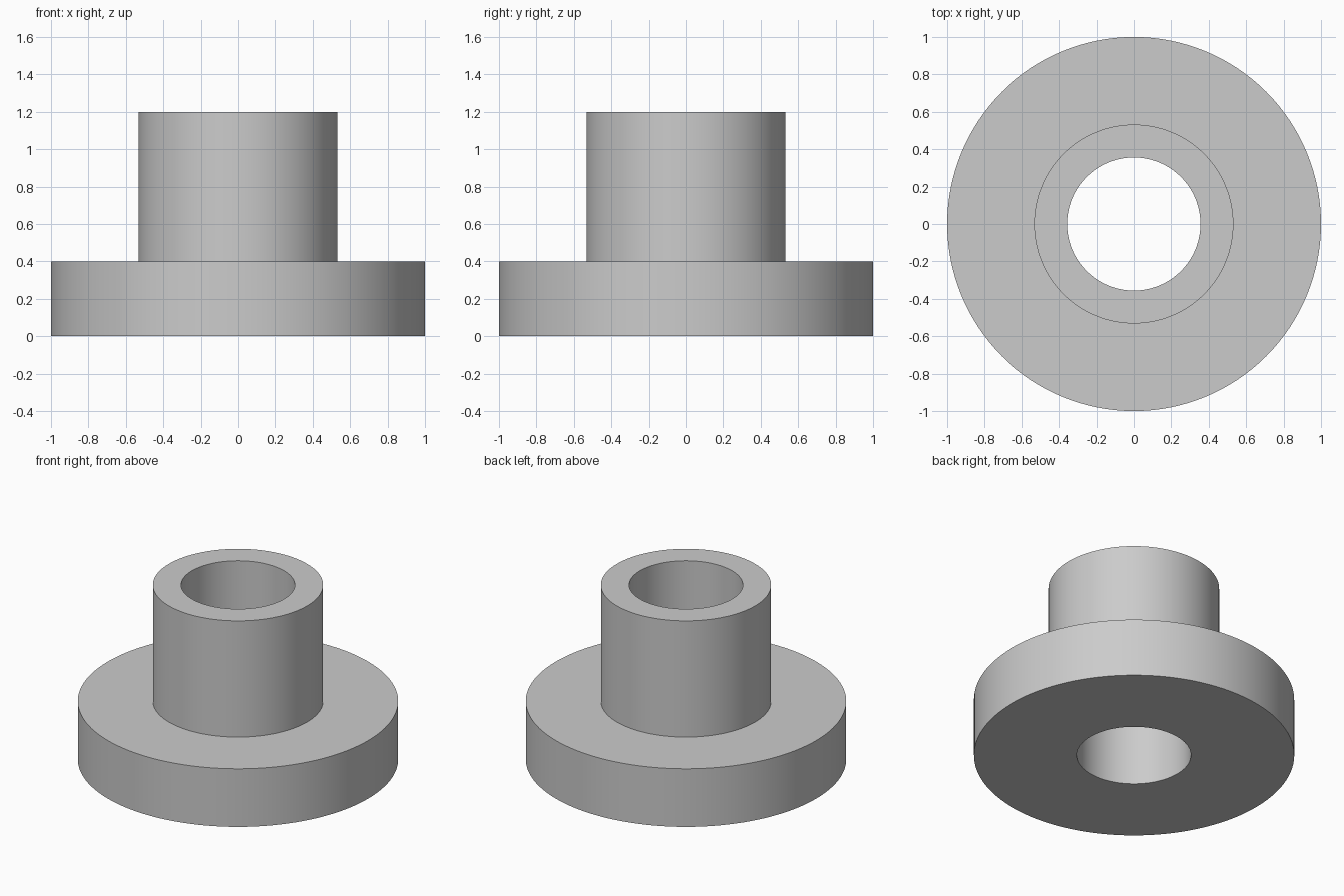
import bpy, bmesh, math

cube = bpy.data.objects.get("Cube")
if cube:
    bpy.data.objects.remove(cube, do_unlink=True)

SEGMENTS = 128
FLANGE_R, HUB_R, BORE_R = 1.0, 0.532, 0.356
FLANGE_H, TOTAL_H = 0.4, 1.2

# Plain grey material
grey = bpy.data.materials.new("light grey")
grey.use_nodes = True
colour = (0.6, 0.6, 0.6, 1)
grey.diffuse_color = colour
grey.node_tree.nodes["Principled BSDF"].inputs["Base Color"].default_value = colour

# Half section of the bushing: bore, flange, hub
profile = [(BORE_R, 0), (FLANGE_R, 0), (FLANGE_R, FLANGE_H),
           (HUB_R, FLANGE_H), (HUB_R, TOTAL_H), (BORE_R, TOTAL_H)]

# Revolve the closed section around z
bm = bmesh.new()
verts = [bm.verts.new((r, 0, z)) for r, z in profile]
edges = [bm.edges.new((v, verts[(i + 1) % len(verts)])) for i, v in enumerate(verts)]
bmesh.ops.spin(bm, geom=verts + edges, cent=(0, 0, 0), axis=(0, 0, 1),
               angle=2 * math.pi, steps=SEGMENTS, use_merge=False)
bmesh.ops.remove_doubles(bm, verts=bm.verts, dist=0.0001)
bmesh.ops.recalc_face_normals(bm, faces=bm.faces)
mesh = bpy.data.meshes.new("flanged_bushing")
bm.to_mesh(mesh)
bm.free()
mesh.materials.append(grey)

bushing = bpy.data.objects.new("flanged_bushing", mesh)
bpy.context.collection.objects.link(bushing)

# Smooth walls with sharp rims
bpy.ops.object.select_all(action='DESELECT')
bushing.select_set(True)
bpy.context.view_layer.objects.active = bushing
bpy.ops.object.shade_smooth_by_angle(angle=math.radians(30))
